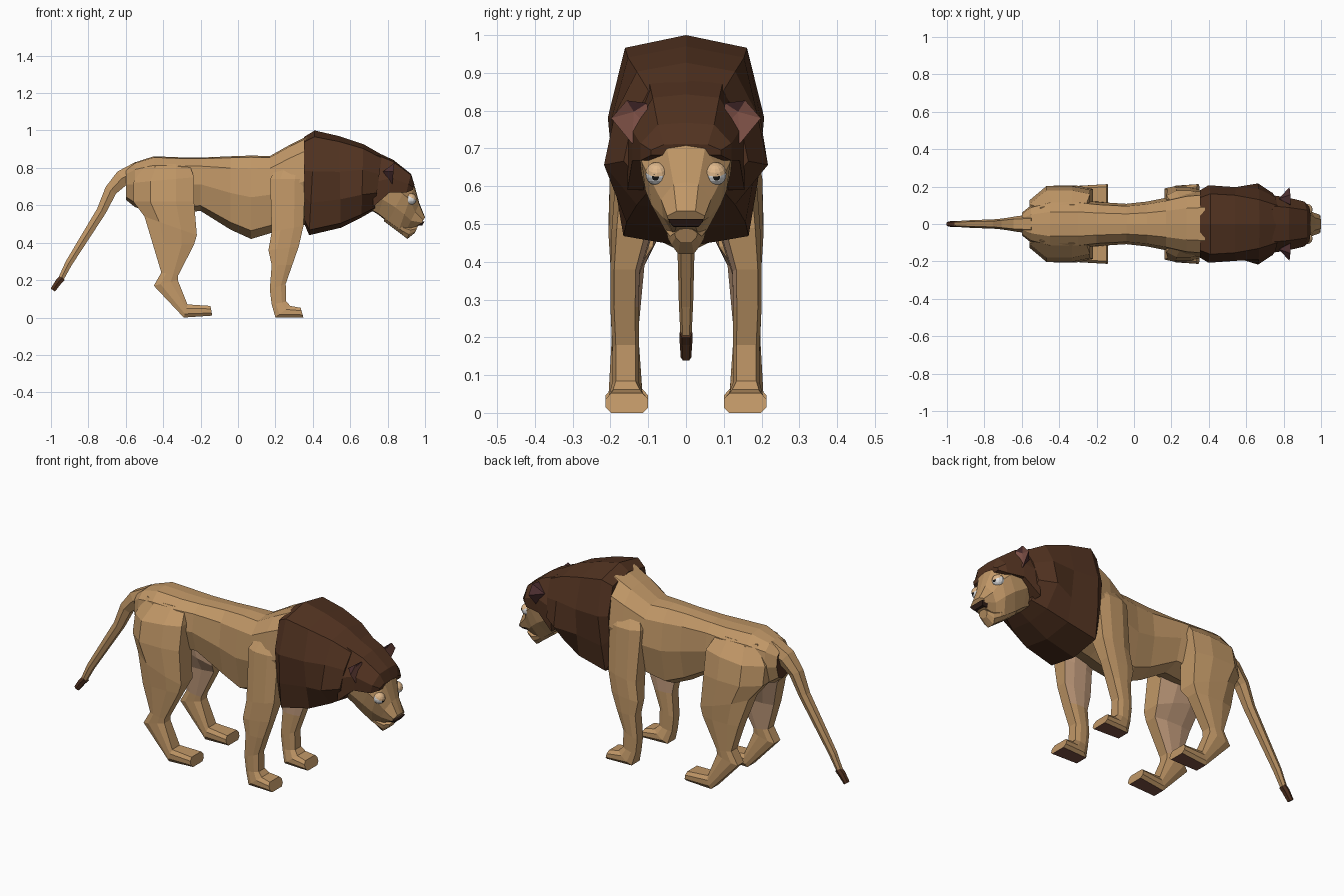
import bpy, bmesh
from mathutils import Vector

if "Cube" in bpy.data.objects:
    bpy.data.objects.remove(bpy.data.objects["Cube"])


def material(name, r, g, b):
    m = bpy.data.materials.new(name)
    m.use_nodes = True
    m.diffuse_color = (r, g, b, 1)
    node = m.node_tree.nodes["Principled BSDF"]
    node.inputs["Base Color"].default_value = (r, g, b, 1)
    node.inputs["Roughness"].default_value = 0.9
    return m


TAN = material("tan fur", 0.53, 0.31, 0.135)
PALE = material("pale inner fur", 0.57, 0.35, 0.215)
MANE = material("brown mane", 0.085, 0.033, 0.015)
PAD = material("paw pad brown", 0.2, 0.08, 0.055)
PINK = material("ear pink", 0.22, 0.085, 0.065)
PLUM = material("ear back plum", 0.08, 0.03, 0.032)
DARK = material("nose dark", 0.035, 0.016, 0.011)
WHITE = material("eye white", 0.75, 0.75, 0.75)
LID = material("eyelid peach", 0.74, 0.48, 0.26)
BLACK = material("pupil black", 0.01, 0.01, 0.01)


def finish(name, bm, mats, rule=None):
    """Turn a bmesh into a flat shaded object, colouring its faces by a rule."""
    bmesh.ops.recalc_face_normals(bm, faces=bm.faces)
    bm.normal_update()
    if rule:
        for f in bm.faces:
            f.material_index = rule(f.calc_center_median(), f.normal)
    mesh = bpy.data.meshes.new(name)
    for m in mats:
        mesh.materials.append(m)
    bm.to_mesh(mesh)
    bm.free()
    ob = bpy.data.objects.new(name, mesh)
    bpy.context.collection.objects.link(ob)


def loft(name, rings, mats, rule=None):
    """Skin a list of equal rings and cap both ends."""
    bm = bmesh.new()
    rows = [[bm.verts.new(p) for p in ring] for ring in rings]
    n = len(rows[0])
    for a, b in zip(rows, rows[1:]):
        for i in range(n):
            j = (i + 1) % n
            bm.faces.new((a[i], a[j], b[j], b[i]))
    bm.faces.new(rows[0])
    bm.faces.new(rows[-1])
    finish(name, bm, mats, rule)


def section(xt, zt, xb, zb, w, half):
    """Symmetric ring from a top point, bottom point, half width and half outline."""
    top, bottom = Vector((xt, 0, zt)), Vector((xb, 0, zb))
    left = [bottom.lerp(top, t) + Vector((0, w * k, 0)) for k, t in half]
    right = [Vector((p.x, -p.y, p.z)) for p in reversed(left[1:-1])]
    return left + right


# Torso, with a dark patch under the tail
TORSO = [(0, 1), (.5, .98), (.88, .84), (1, .5), (.72, .1), (0, 0)]
body = [(-.60, .63, .79, .06), (-.55, .59, .83, .10), (-.45, .56, .862, .13),
        (-.3, .56, .856, .13), (-.2, .57, .855, .118), (-.04, .47, .862, .108),
        (.07, .42, .866, .12), (.17, .45, .863, .14), (.28, .48, .925, .168),
        (.38, .50, .975, .177)]
loft("torso", [section(x, t, x, b, w, TORSO) for x, b, t, w in body], [TAN, MANE],
     lambda c, n: int(n.x < -.9))

# Mane collar: widest high up at the back and low down at the cheeks
BACK = [(0, 1), (.78, .94), (1, .61), (.92, .31), (.8, .05), (0, 0)]
CHEEK = [(0, 1), (.6, .94), (.87, .65), (1, .31), (.6, .04), (0, 0)]
collar = [(.352, .965, .355, .50, .18, BACK), (.41, 1.0, .38, .44, .207, BACK),
          (.54, .97, .55, .48, .197, BACK), (.67, .927, .66, .535, .217, CHEEK),
          (.77, .87, .73, .575, .165, CHEEK)]
loft("mane_collar", [section(*s) for s in collar], [MANE])

# Mane cap over the skull
CAP = [(0, 1), (.62, .95), (1, .45), (1, 0), (0, 0)]
cap = [(.74, .885, .72, .59, .155), (.83, .843, .81, .668, .142),
       (.925, .768, .90, .668, .12), (.943, .712, .935, .682, .093)]
loft("mane_cap", [section(*s, CAP) for s in cap], [MANE])

# Head
HEAD = [(0, 1), (.5, .97), (1, .68), (.92, .35), (.5, .02), (0, 0)]
head = [(.74, .80, .70, .58, .13), (.82, .78, .75, .55, .127),
        (.92, .735, .80, .51, .117), (.944, .705, .86, .468, .1),
        (.97, .61, .90, .468, .066), (1.0, .535, .972, .493, .05)]
loft("head", [section(*s, HEAD) for s in head], [TAN])

# Lower jaw
jaw = [(.80, .57, .78, .515, .07), (.885, .50, .88, .44, .052),
       (.93, .49, .905, .42, .042), (.962, .488, .945, .452, .03)]
loft("lower_jaw", [section(*s, HEAD) for s in jaw], [TAN])

# Nose tip, wider at the top than at the bottom
NOSE = [(0, 1), (1, 1), (.95, .6), (.7, 0), (0, 0)]
nose = [(.965, .515, .955, .492, .047), (.998, .513, .985, .493, .046)]
loft("nose", [section(*s, NOSE) for s in nose], [DARK])


def leg(name, rings, side):
    """Octagonal rings between a back and a front point; k is the outer back corner."""
    pts = []
    for xb, zb, xf, zf, y0, y1, k in rings:
        back, front = Vector((xb, 0, zb)), Vector((xf, 0, zf))
        octagon = [(0, .13), (0, k), (.28, 1), (.7, 1),
                   (1, .87), (1, .13), (.7, 0), (.28, 0)]
        pts.append([back.lerp(front, t) + Vector((0, side * (y0 + (y1 - y0) * u), 0))
                    for t, u in octagon])

    def rule(c, n):
        if c.z < .007:
            return 2
        return int(c.z > .27 and n.y * side < -.6)
    loft(name, pts, [TAN, PALE, PAD], rule)


hind = [(-.50, .82, -.26, .82, .02, .105, .8), (-.56, .72, -.235, .75, .03, .18, .5),
        (-.56, .62, -.235, .62, .05, .202, .5), (-.50, .54, -.22, .44, .07, .205, .7),
        (-.455, .39, -.235, .39, .11, .20, .87), (-.41, .24, -.32, .225, .125, .197, .87),
        (-.45, .17, -.322, .20, .125, .197, .87), (-.29, 0, -.27, .07, .115, .205, .87),
        (-.138, .01, -.147, .062, .10, .213, .87)]
fore = [(.22, .83, .37, .86, .02, .11, .87), (.172, .74, .36, .74, .05, .178, .8),
        (.18, .46, .35, .49, .09, .197, .87), (.163, .36, .325, .38, .123, .20, .87),
        (.18, .28, .29, .28, .125, .20, .87), (.17, .15, .255, .18, .125, .195, .87),
        (.18, .07, .258, .085, .125, .195, .87), (.20, 0, .28, .062, .11, .205, .87),
        (.35, 0, .335, .052, .10, .213, .87)]

# Ear outline as (y, z) points
EAR = [(.198, .78), (.157, .827), (.103, .82), (.098, .755), (.143, .713)]


def ear(name, side):
    bm = bmesh.new()
    rim = [bm.verts.new((.825 + (z - .715) * .1, side * y, z)) for y, z in EAR]
    hollow = bm.verts.new((.822, side * .138, .797))
    back = bm.verts.new((.775, side * .135, .78))
    for a, b in zip(rim, rim[1:] + rim[:1]):
        bm.faces.new((a, b, hollow))
        bm.faces.new((a, b, back))
    finish(name, bm, [PLUM, PINK], lambda c, n: int(c.x > .818 and c.z < .807))


def ball_cap(name, centre, radius, aim, cutoff, mat):
    """Keep the part of a small sphere that faces the aim direction."""
    aim = Vector(aim).normalized()
    turn = Vector((0, 0, 1)).rotation_difference(aim).to_matrix()
    bm = bmesh.new()
    bmesh.ops.create_uvsphere(bm, u_segments=12, v_segments=10, radius=radius)
    far = [f for f in bm.faces if f.calc_center_median().z < cutoff * radius]
    bmesh.ops.delete(bm, geom=far, context="FACES")
    for v in bm.verts:
        v.co = turn @ v.co + Vector(centre)
    finish(name, bm, [mat])


for word, s in (("left", 1), ("right", -1)):
    leg(word + "_hind_leg", hind, s)
    leg(word + "_front_leg", fore, s)
    ear(word + "_ear", s)
    socket = (.923, s * .077, .632)
    ball_cap(word + "_eyeball", socket, .03, (0, 0, 1), -2, WHITE)
    ball_cap(word + "_pupil", socket, .031, (1, s * .15, -.3), .93, BLACK)
    ball_cap(word + "_eyelid", socket, .032, (.5, 0, .87), .25, LID)

# Tail with dark tuft: x, z, radius
tail = [(-.53, .785, .05), (-.62, .745, .043), (-.68, .68, .033), (-.73, .57, .026),
        (-.83, .41, .022), (-.905, .29, .019), (-.945, .21, .015)]
tuft = [(-.938, .212, .017), (-.96, .19, .017), (-.99, .147, .014)]


def tube(name, path, mat):
    rings = []
    for i, (x, z, r) in enumerate(path):
        p, q = path[max(i - 1, 0)], path[min(i + 1, len(path) - 1)]
        d = Vector((q[0] - p[0], 0, q[1] - p[1])).normalized()
        up, side, c = Vector((-d.z, 0, d.x)), Vector((0, 1, 0)), Vector((x, 0, z))
        rings.append([c + (up * a + side * b) * r for a, b in
                      ((1, .6), (0, 1), (-1, .6), (-1, -.6), (0, -1), (1, -.6))])
    loft(name, rings, [mat])


tube("tail", tail, TAN)
tube("tail_tuft", tuft, MANE)
